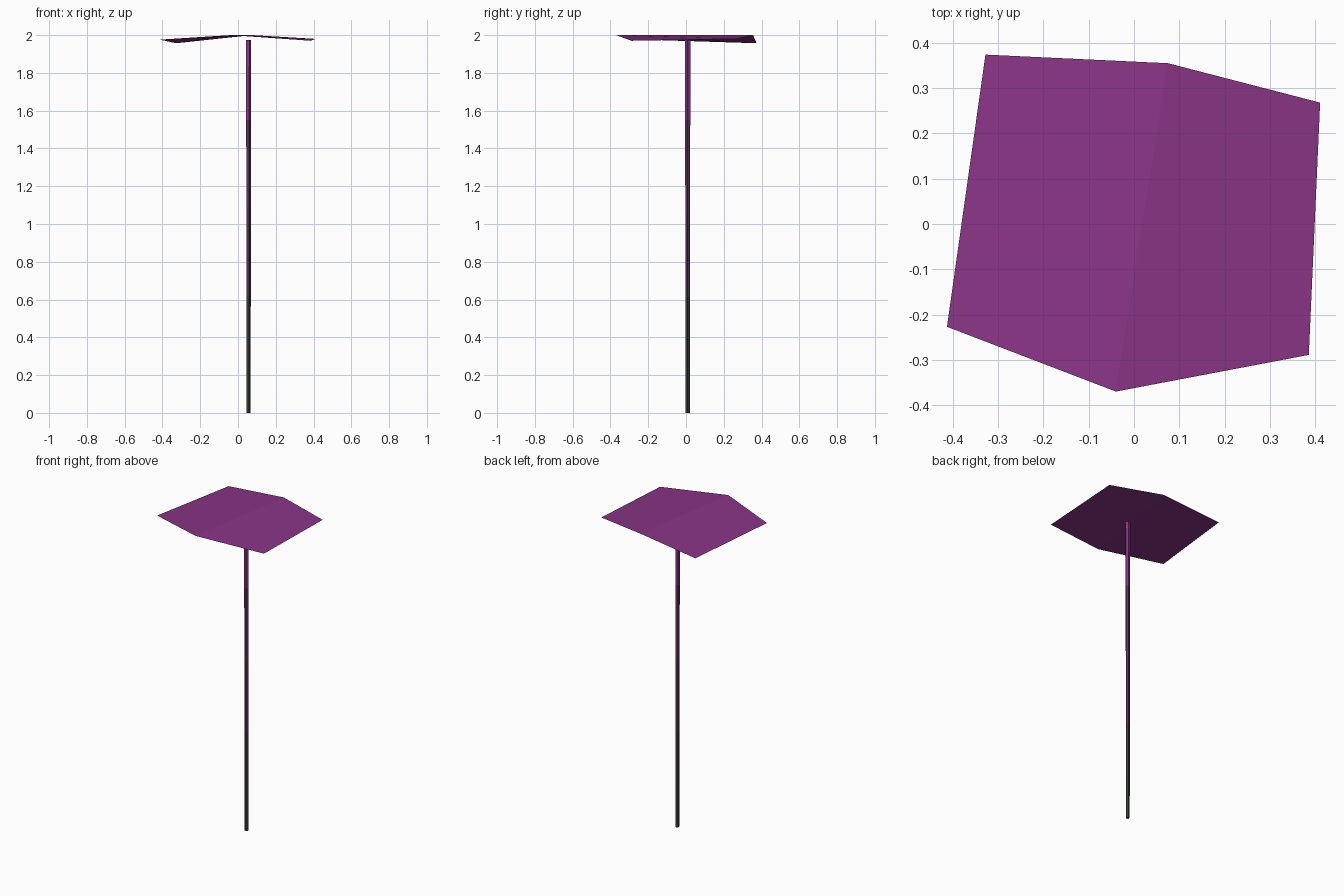
import bpy
import math
from mathutils import Vector

old = bpy.data.objects.get("Cube")
if old:
    bpy.data.objects.remove(old, do_unlink=True)


def make_material(name, rgb):
    mat = bpy.data.materials.new(name)
    mat.use_nodes = True
    colour = (*rgb, 1.0)
    mat.diffuse_color = colour
    mat.node_tree.nodes["Principled BSDF"].inputs["Base Color"].default_value = colour
    return mat


def make_object(name, verts, faces, materials):
    mesh = bpy.data.meshes.new(name)
    mesh.from_pydata(verts, [], faces)
    for mat in materials:
        mesh.materials.append(mat)
    mesh.update()
    obj = bpy.data.objects.new(name, mesh)
    bpy.context.collection.objects.link(obj)
    return obj


purple = make_material("purple", (0.25, 0.035, 0.24))
dusky_purple = make_material("dusky purple", (0.105, 0.033, 0.10))
grey_purple = make_material("grey purple", (0.075, 0.033, 0.07))
grey_brown = make_material("grey brown", (0.046, 0.036, 0.041))
dark_green = make_material("dark green", (0.033, 0.042, 0.030))

# Canopy: a thin sheet folded along a raised ridge
ridge_front, ridge_back = (-0.04, -0.37, 2.0), (0.075, 0.355, 2.0)
right_front, right_back = (-0.413, -0.227, 1.976), (-0.328, 0.374, 1.957)
left_front, left_back = (0.386, -0.289, 1.970), (0.411, 0.268, 1.980)
make_object(
    "canopy",
    [ridge_front, ridge_back, right_back, right_front, left_front, left_back],
    [(0, 1, 2, 3), (0, 4, 5, 1)],
    [purple],
)

# Trunk: a slender tapering pole whose colour fades towards the ground
SIDES = 5
HEIGHT = 1.975
levels = [0.0, 0.28, 0.62, 1.08, 1.55, HEIGHT]
verts = []
for z in levels:
    t = z / HEIGHT
    radius = 0.0115 + 0.0035 * t
    centre = Vector((0.055, 0.009, z))
    for i in range(SIDES):
        a = math.tau * i / SIDES
        verts.append(centre + Vector((math.cos(a), math.sin(a), 0)) * radius)

faces = [tuple(reversed(range(SIDES)))]
for row in range(len(levels) - 1):
    for i in range(SIDES):
        j = (i + 1) % SIDES
        low, high = row * SIDES, (row + 1) * SIDES
        faces.append((low + i, low + j, high + j, high + i))
top = (len(levels) - 1) * SIDES
faces.append(tuple(range(top, top + SIDES)))

trunk = make_object(
    "trunk", verts, faces,
    [dark_green, grey_brown, grey_purple, dusky_purple, purple],
)

# Colour each face by the height band it lies in
for poly in trunk.data.polygons:
    poly.material_index = sum(poly.center.z > z for z in levels[1:-1])
